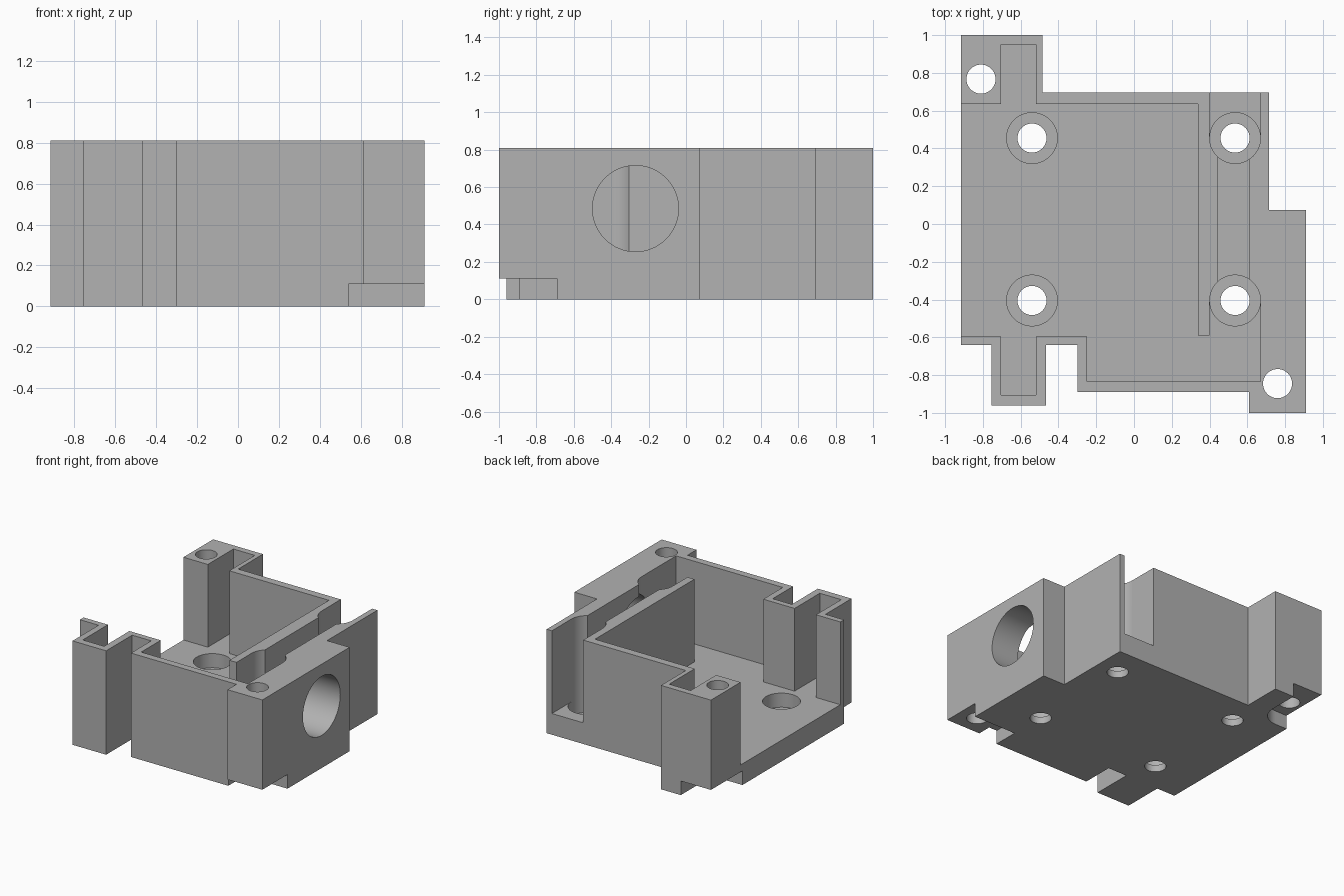
import bpy
import math
from mathutils import Matrix

cube = bpy.data.objects.get("Cube")
if cube:
    bpy.data.objects.remove(cube, do_unlink=True)

HEIGHT, FLOOR, NOTCH = 0.81, 0.165, 0.11

grey = bpy.data.materials.new("plain grey")
grey.use_nodes = True
grey.diffuse_color = (0.445, 0.445, 0.445, 1)
grey.node_tree.nodes["Principled BSDF"].inputs["Base Color"].default_value = grey.diffuse_color


def prism(name, points, z0, z1):
    """Closed solid from a plan profile given counter-clockwise."""
    n = len(points)
    verts = [(x, y, z) for z in (z0, z1) for x, y in points]
    faces = [tuple(reversed(range(n))), tuple(range(n, 2 * n))]
    faces += [(i, (i + 1) % n, (i + 1) % n + n, i + n) for i in range(n)]
    mesh = bpy.data.meshes.new(name)
    mesh.from_pydata(verts, [], faces)
    mesh.materials.append(grey)
    obj = bpy.data.objects.new(name, mesh)
    bpy.context.collection.objects.link(obj)
    return obj


def arc(x, y, r, start=0, end=360, n=48):
    steps = n if end - start == 360 else n + 1
    return [(x + r * math.cos(math.radians(start + (end - start) * i / n)),
             y + r * math.sin(math.radians(start + (end - start) * i / n)))
            for i in range(steps)]


def cut(cutter):
    """Subtract a cutter from the enclosure, then discard it."""
    cutter.hide_render = True
    mod = enclosure.modifiers.new("cut", "BOOLEAN")
    mod.operation = "DIFFERENCE"
    mod.solver = "EXACT"
    mod.object = cutter
    bpy.context.view_layer.objects.active = enclosure
    bpy.ops.object.modifier_apply(modifier=mod.name)
    bpy.data.objects.remove(cutter, do_unlink=True)


# Enclosure body
enclosure = prism("enclosure", [
    (-0.915, -0.64), (-0.755, -0.64), (-0.755, -0.96), (-0.465, -0.96),
    (-0.465, -0.64), (-0.3, -0.64), (-0.3, -0.89), (0.61, -0.89),
    (0.61, -1), (0.91, -1), (0.91, 0.075), (0.715, 0.075),
    (0.715, 0.695), (-0.485, 0.695), (-0.485, 1), (-0.915, 1)], 0, HEIGHT)

# Main cavity, open on the left, with the side channel open at the back
cut(prism("cavity", [
    (-1.1, -0.595), (-0.705, -0.595), (-0.705, -0.905), (-0.52, -0.905),
    (-0.52, -0.595), (-0.25, -0.595), (-0.25, -0.835), (0.67, -0.835),
    (0.67, -0.405), (0.61, -0.405), (0.61, 0.455), (0.67, 0.455),
    (0.67, 0.9), (0.4, 0.9), (0.4, 0.455), (0.445, 0.455),
    (0.445, -0.405), (0.4, -0.405), (0.4, -0.59), (0.34, -0.59),
    (0.34, 0.635), (-0.52, 0.635), (-0.52, 0.95), (-0.705, 0.95),
    (-0.705, 0.635), (-1.1, 0.635)], FLOOR, 1))

# Counterbored mounting holes in the floor
for x in (-0.54, 0.535):
    for y in (-0.405, 0.455):
        cut(prism("counterbore", arc(x, y, 0.1345), 0.055, 1))
        cut(prism("mounting_hole", arc(x, y, 0.077), -0.1, 0.1))

# Screw holes through the corner posts
for x, y in ((-0.81, 0.767), (0.76, -0.845)):
    cut(prism("screw_hole", arc(x, y, 0.077), -0.1, 1))

# Notches under the corner posts
cut(prism("front_notch", [(0.54, -1.1), (1, -1.1), (1, -0.69), (0.54, -0.69)],
          -0.1, NOTCH))
cut(prism("back_notch", [(-1.1, 0.612)] + arc(-0.81, 0.767, 0.155, -90, 0, 12)
          + [(-0.655, 1.1), (-1.1, 1.1)], -0.1, NOTCH))

# Round side port into the channel
port = prism("side_port", arc(0, 0, 0.23, n=64), 0, 0.5)
port.data.transform(Matrix.Translation((0.53, -0.27, 0.485))
                    @ Matrix.Rotation(math.radians(90), 4, "Y"))
cut(port)

bpy.ops.object.select_all(action="DESELECT")
enclosure.select_set(True)
bpy.context.view_layer.objects.active = enclosure
bpy.ops.object.shade_smooth_by_angle(angle=math.radians(30))
